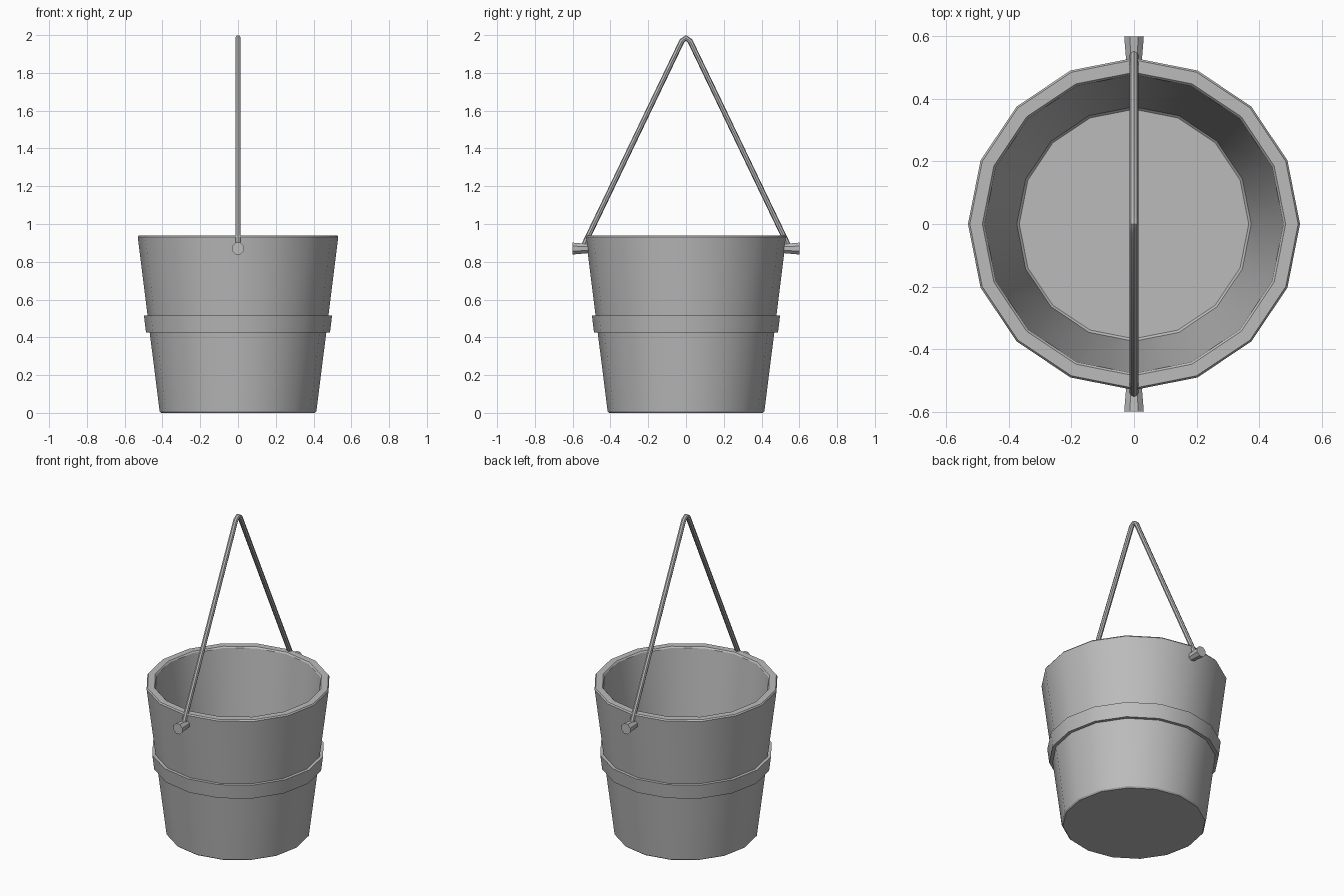
import bpy
import math

cube = bpy.data.objects.get("Cube")
if cube:
    bpy.data.objects.remove(cube, do_unlink=True)

grey = bpy.data.materials.new("plain_grey")
grey.use_nodes = True
grey.diffuse_color = (0.5, 0.5, 0.5, 1)
grey.node_tree.nodes["Principled BSDF"].inputs["Base Color"].default_value = (0.5, 0.5, 0.5, 1)


def finish(obj):
    obj.data.materials.append(grey)
    bpy.ops.object.select_all(action="DESELECT")
    obj.select_set(True)
    bpy.context.view_layer.objects.active = obj
    bpy.ops.object.shade_smooth_by_angle(angle=math.radians(30))
    return obj


def lathe(name, profile, sides, closed=False, turn=0.0):
    """Revolve (radius, z) points around z; open profiles get end caps."""
    verts = [(r * math.cos(turn + math.tau * i / sides),
              r * math.sin(turn + math.tau * i / sides), z)
             for r, z in profile for i in range(sides)]
    rings = len(profile)
    faces = []
    for k in range(rings if closed else rings - 1):
        a, b = k * sides, (k + 1) % rings * sides
        for i in range(sides):
            j = (i + 1) % sides
            faces.append((a + i, a + j, b + j, b + i))
    if not closed:
        faces.append(tuple(reversed(range(sides))))
        faces.append(tuple(range((rings - 1) * sides, rings * sides)))
    mesh = bpy.data.meshes.new(name)
    mesh.from_pydata(verts, [], faces)
    obj = bpy.data.objects.new(name, mesh)
    bpy.context.collection.objects.link(obj)
    return finish(obj)


# Hollow tapered body with softened rim, foot and floor edges
lathe("bucket_body", [(0.408, 0), (0.415, 0.008), (0.531, 0.932), (0.525, 0.94),
                      (0.485, 0.94), (0.478, 0.932), (0.375, 0.05), (0.367, 0.042)], 16)

# Hoop around the middle
lathe("hoop", [(0.46, 0.425), (0.487, 0.425), (0.498, 0.515), (0.47, 0.515)], 16, closed=True)

# Flared pegs that carry the handle
for name, side in (("front_peg", -1), ("back_peg", 1)):
    peg = lathe(name, [(0.025, 0), (0.034, 0.1)], 8, turn=math.pi / 8)
    peg.location = (0, side * 0.5, 0.87)
    peg.rotation_euler.x = -side * math.pi / 2

# Bent rod handle
curve = bpy.data.curves.new("handle", "CURVE")
curve.dimensions = "3D"
curve.bevel_depth = 0.0145
curve.bevel_resolution = 2
curve.use_fill_caps = True
path = [(-0.548, 0.872), (-0.022, 1.968), (0, 1.985), (0.022, 1.968), (0.548, 0.872)]
spline = curve.splines.new("POLY")
spline.points.add(len(path) - 1)
for point, (y, z) in zip(spline.points, path):
    point.co = (0, y, z, 1)
handle = bpy.data.objects.new("handle", curve)
bpy.context.collection.objects.link(handle)
bpy.ops.object.select_all(action="DESELECT")
handle.select_set(True)
bpy.context.view_layer.objects.active = handle
bpy.ops.object.convert(target="MESH")
finish(bpy.context.view_layer.objects.active)
